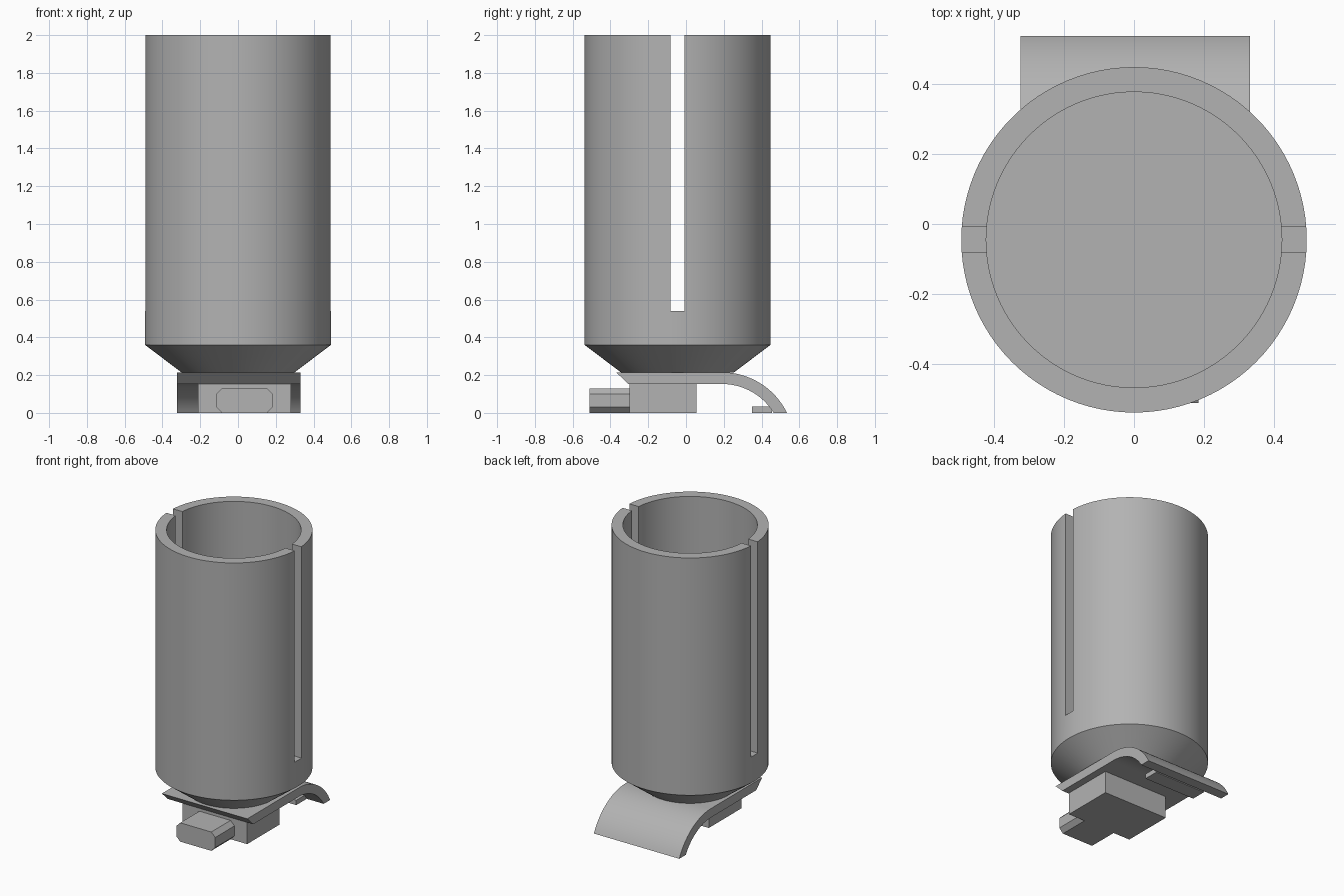
import bpy, bmesh, math

cube = bpy.data.objects.get("Cube")
if cube:
    bpy.data.objects.remove(cube, do_unlink=True)

grey = bpy.data.materials.new("plain grey")
grey.use_nodes = True
colour = (0.45, 0.45, 0.45, 1)
grey.diffuse_color = colour
grey.node_tree.nodes["Principled BSDF"].inputs["Base Color"].default_value = colour


def finish(name, bm, smooth=False):
    bmesh.ops.recalc_face_normals(bm, faces=bm.faces)
    mesh = bpy.data.meshes.new(name)
    bm.to_mesh(mesh)
    bm.free()
    mesh.materials.append(grey)
    obj = bpy.data.objects.new(name, mesh)
    bpy.context.collection.objects.link(obj)
    if smooth:
        smooth_by_angle(obj)
    return obj


def smooth_by_angle(obj):
    bpy.ops.object.select_all(action='DESELECT')
    obj.select_set(True)
    bpy.context.view_layer.objects.active = obj
    bpy.ops.object.shade_smooth_by_angle(angle=math.radians(25))


def prism(name, outline, offset, smooth=False):
    """Extrude a closed outline of 3D points along an offset."""
    bm = bmesh.new()
    face = bm.faces.new([bm.verts.new(p) for p in outline])
    side = bmesh.ops.extrude_face_region(bm, geom=[face])["geom"]
    bmesh.ops.translate(bm, vec=offset,
                        verts=[v for v in side if isinstance(v, bmesh.types.BMVert)])
    return finish(name, bm, smooth)


def box(name, x0, x1, y0, y1, z0, z1):
    return prism(name, [(x0, y0, z0), (x1, y0, z0), (x1, y1, z0), (x0, y1, z0)],
                 (0, 0, z1 - z0))


# Cup: a closed profile revolved into rings, with a conical base
CUP_Y, SIDES = -0.045, 96
profile = [(0.30, 0.215), (0.492, 0.36), (0.492, 2), (0.421, 2), (0.421, 0.43)]
bm = bmesh.new()
rings = []
for r, z in profile:
    angles = [2 * math.pi * i / SIDES for i in range(SIDES)]
    rings.append([bm.verts.new((r * math.cos(a), CUP_Y + r * math.sin(a), z)) for a in angles])
for low, high in zip(rings, rings[1:]):
    for i in range(SIDES):
        j = (i + 1) % SIDES
        bm.faces.new((low[i], low[j], high[j], high[i]))
bm.faces.new(rings[0])
bm.faces.new(rings[-1])
cup = finish("cup", bm)

# Two opposite slots cut through the cup wall
cutter = box("slot_cutter", -0.7, 0.7, CUP_Y - 0.036, CUP_Y + 0.036, 0.54, 2.2)
cutter.hide_render = True
cut = cup.modifiers.new("slots", 'BOOLEAN')
cut.operation, cut.solver, cut.object = 'DIFFERENCE', 'EXACT', cutter
bpy.context.view_layer.objects.active = cup
bpy.ops.object.modifier_apply(modifier=cut.name)
bpy.data.objects.remove(cutter, do_unlink=True)
smooth_by_angle(cup)

# Mounting plate with a curved flap at the back
X0, X1 = -0.323, 0.33
BEND_Y, BEND_Z, STEPS = 0.19, -0.169, 20


def arc(radius):
    end = math.acos(-BEND_Z / radius)
    return [(X0, BEND_Y + radius * math.sin(end * i / STEPS),
             BEND_Z + radius * math.cos(end * i / STEPS)) for i in range(STEPS + 1)]


outline = [(X0, -0.305, 0.153), (X0, -0.37, 0.215)] + arc(0.384) + arc(0.322)[::-1]
prism("plate_and_flap", outline, (X1 - X0, 0, 0), True)

# Block under the plate, and the small ledge inside the flap
box("base_block", -0.213, 0.28, -0.30, 0.055, 0, 0.156)
box("flap_ledge", -0.19, 0.20, 0.35, 0.455, 0, 0.033)

# Front connector with chamfered long edges
x0, x1, top, c = -0.115, 0.183, 0.13, 0.03
section = [(x0 + c, 0), (x1 - c, 0), (x1, c), (x1, top - c),
           (x1 - c, top), (x0 + c, top), (x0, top - c), (x0, c)]
prism("front_connector", [(x, -0.51, z) for x, z in section], (0, 0.215, 0))
